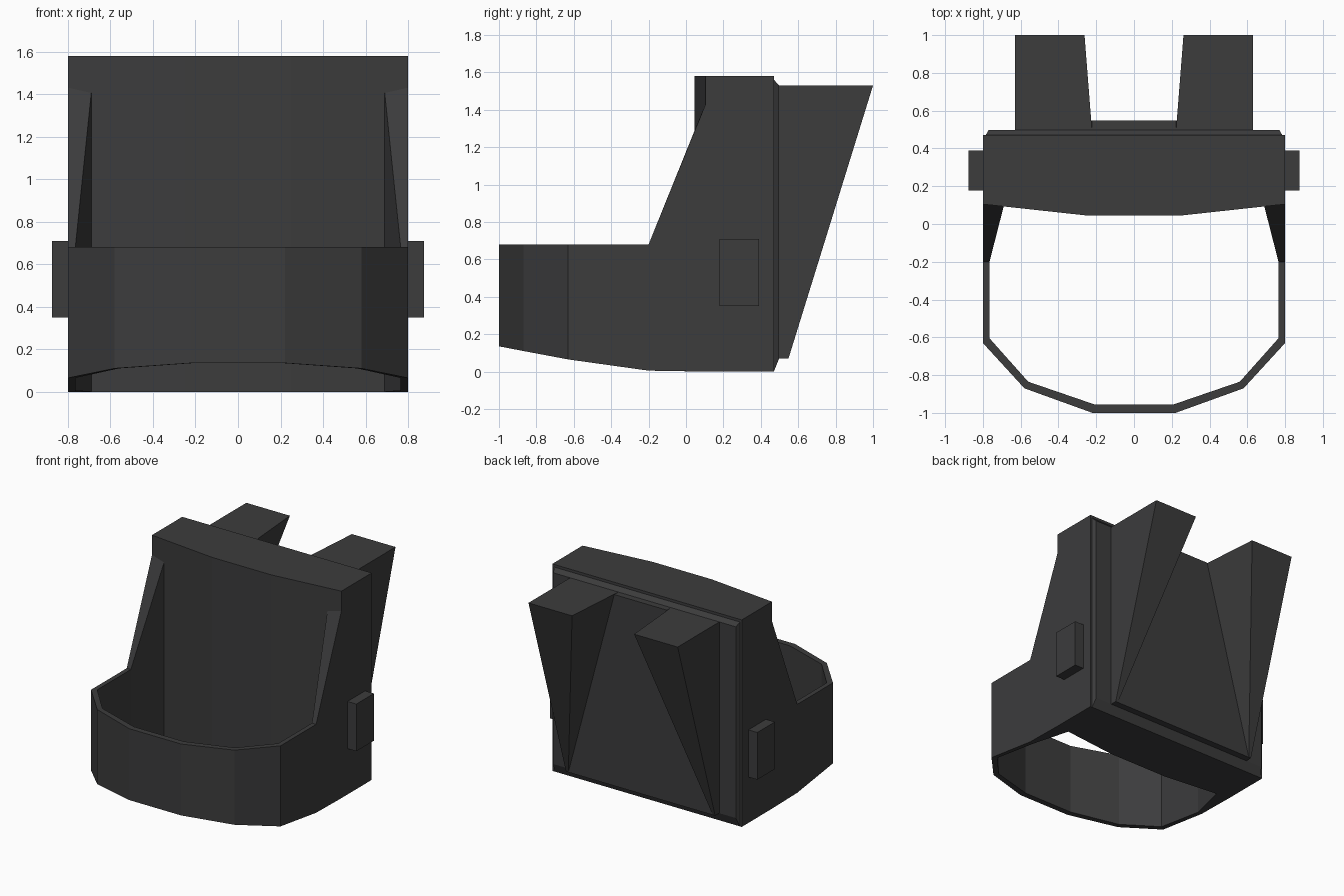
import bpy, bmesh

if "Cube" in bpy.data.objects:
    bpy.data.objects.remove(bpy.data.objects["Cube"])

mat = bpy.data.materials.new("charcoal grey")
mat.diffuse_color = (0.045, 0.045, 0.046, 1)
mat.use_nodes = True
mat.node_tree.nodes["Principled BSDF"].inputs["Base Color"].default_value = mat.diffuse_color


def loft(name, sections):
    """Solid through a chain of closed sections with equal point counts."""
    bm = bmesh.new()
    rings = [[bm.verts.new(p) for p in s] for s in sections]
    n = len(rings[0])
    for a, b in zip(rings, rings[1:]):
        for i in range(n):
            j = (i + 1) % n
            bm.faces.new((a[i], a[j], b[j], b[i]))
    bm.faces.new(rings[0])
    bm.faces.new(rings[-1])
    bmesh.ops.recalc_face_normals(bm, faces=bm.faces)
    me = bpy.data.meshes.new(name)
    bm.to_mesh(me)
    bm.free()
    me.materials.append(mat)
    ob = bpy.data.objects.new(name, me)
    bpy.context.collection.objects.link(ob)
    return ob


def mirrored(ob):
    ob.modifiers.new("mirror", 'MIRROR')
    return ob


def rect_xz(x, y, z0, z1):
    return [(-x, y, z0), (x, y, z0), (x, y, z1), (-x, y, z1)]


# Back slab with a slightly bowed front
plan = [(-0.8, 0.47), (-0.8, 0.105), (-0.25, 0.045),
        (0.25, 0.045), (0.8, 0.105), (0.8, 0.47)]
loft("back_slab", [[(x, y, z) for x, y in plan] for z in (0, 1.58)])

# Thin front wall: outer x,y / inner x,y / bottom z / top z outer, inner
half = [
    (0.8, 0.105, 0.69, 0.093, 0.0, 1.43, 1.405),
    (0.8, -0.2, 0.765, -0.2, 0.005, 0.68, 0.68),
    (0.8, -0.63, 0.765, -0.605, 0.065, 0.68, 0.68),
    (0.58, -0.87, 0.56, -0.835, 0.11, 0.68, 0.68),
    (0.22, -1.0, 0.21, -0.955, 0.135, 0.68, 0.68),
]
stations = [(1, s) for s in half] + [(-1, s) for s in reversed(half)]
loft("front_wall", [
    [(k * ox, oy, zb), (k * ix, iy, zb), (k * ix, iy, ti), (k * ox, oy, to)]
    for k, (ox, oy, ix, iy, zb, to, ti) in stations])

# Bevelled plate on the back
loft("back_plate", [rect_xz(0.785, 0.47, 0.0, 1.56),
                    rect_xz(0.77, 0.498, 0.07, 1.53)])

# Tapered panel between the prongs
trapezoid = [(-0.61, 0.07), (0.61, 0.07), (0.222, 1.53), (-0.222, 1.53)]
loft("rear_panel", [[(x, y, z) for x, z in trapezoid] for y in (0.49, 0.548)])

# Rear prongs widening upward and backward
mirrored(loft("rear_prong", [
    [(0.61, 0.49, 0.07), (0.63, 0.49, 0.07),
     (0.63, 0.548, 0.07), (0.61, 0.548, 0.07)],
    [(0.222, 0.49, 1.53), (0.63, 0.49, 1.53),
     (0.63, 1.0, 1.53), (0.262, 1.0, 1.53)]]))

# Side blocks
mirrored(loft("side_block", [
    [(x, 0.178, 0.35), (x, 0.39, 0.35), (x, 0.39, 0.71), (x, 0.178, 0.71)]
    for x in (0.79, 0.875)]))
